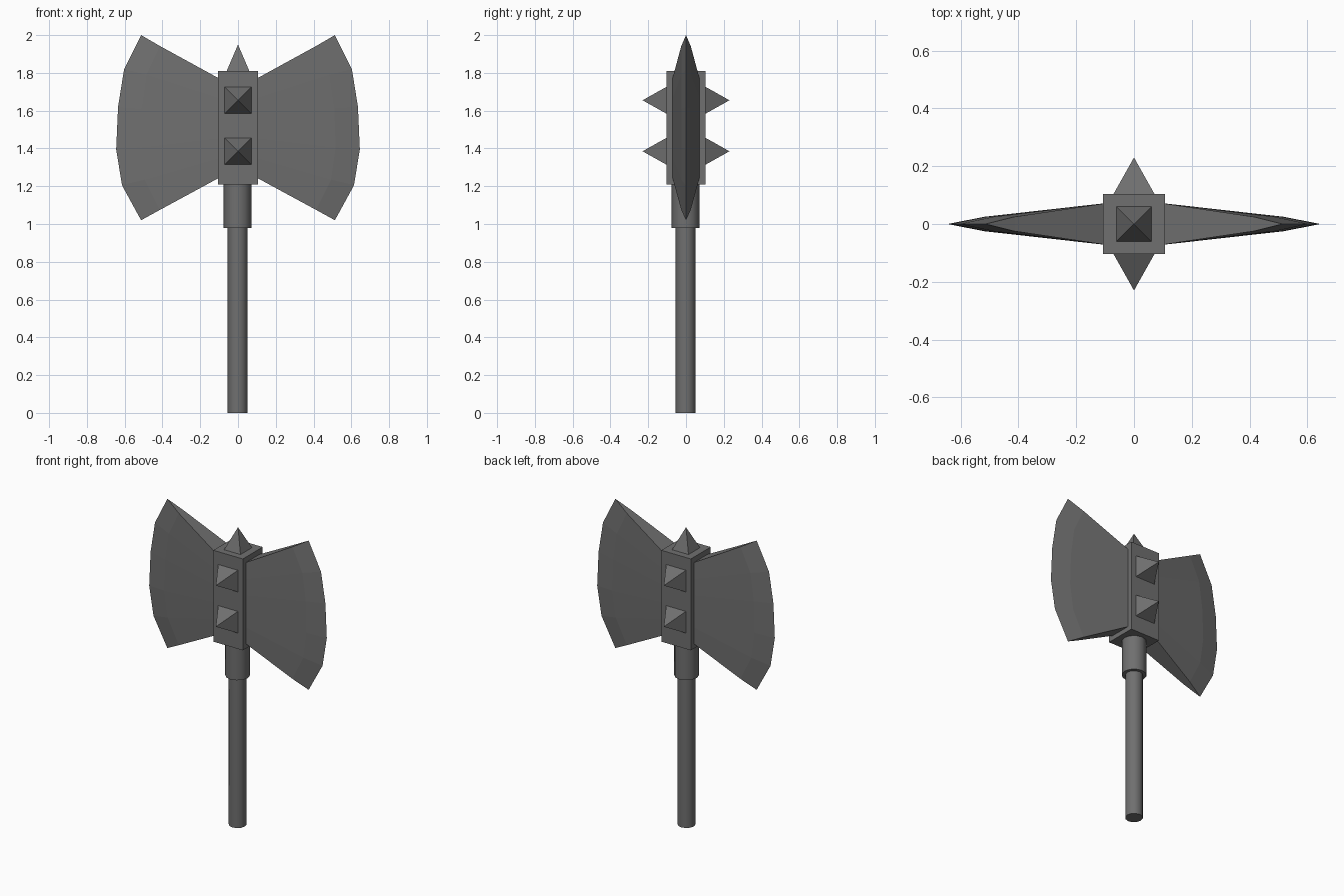
import bpy, bmesh, math
from mathutils import Vector

if "Cube" in bpy.data.objects:
    bpy.data.objects.remove(bpy.data.objects["Cube"])

grey = bpy.data.materials.new("dark grey metal")
grey.diffuse_color = (0.16, 0.16, 0.16, 1)
grey.use_nodes = True
grey.node_tree.nodes["Principled BSDF"].inputs["Base Color"].default_value = grey.diffuse_color


def make(name, bm):
    bmesh.ops.recalc_face_normals(bm, faces=bm.faces)
    me = bpy.data.meshes.new(name)
    bm.to_mesh(me)
    bm.free()
    me.materials.append(grey)
    ob = bpy.data.objects.new(name, me)
    bpy.context.collection.objects.link(ob)
    return ob


def cylinder(name, r, z0, z1, sides=12):
    bm = bmesh.new()
    bmesh.ops.create_cone(bm, cap_ends=True, segments=sides, radius1=r,
                          radius2=r, depth=z1 - z0)
    bmesh.ops.translate(bm, verts=bm.verts, vec=(-0.002, -0.002, (z0 + z1) / 2))
    ob = make(name, bm)
    bpy.context.view_layer.objects.active = ob
    ob.select_set(True)
    bpy.ops.object.shade_smooth_by_angle(angle=math.radians(35))
    ob.select_set(False)


def spike(name, base, direction, half, height):
    # square pyramid pointing along direction, base slightly sunk
    bm = bmesh.new()
    bmesh.ops.create_cone(bm, cap_ends=True, segments=4, radius1=half * math.sqrt(2),
                          radius2=0, depth=height)
    bmesh.ops.remove_doubles(bm, verts=bm.verts, dist=1e-5)
    bmesh.ops.translate(bm, verts=bm.verts, vec=(0, 0, height / 2))
    # turn the square so its sides follow the axes
    if max(abs(v.co.x) for v in bm.verts) > half * 1.2:
        c, s = math.cos(math.pi / 4), math.sin(math.pi / 4)
        for v in bm.verts:
            x, y, z = v.co
            v.co = (c * x - s * y, s * x + c * y, z)
    d = Vector(direction)
    for v in bm.verts:
        x, y, z = v.co
        v.co = Vector(base) + (Vector((x, y, z)) if d.z else Vector((x, d.y * z, y)))
    make(name, bm)


def blade(name, side):
    # cutting edge, bevel line, and root, each as (x, z)
    edge = [(0.513, 2.0), (0.603, 1.82), (0.635, 1.62),
            (0.645, 1.395), (0.614, 1.205), (0.513, 1.02)]
    bevel = [(0.413, 1.942), (0.485, 1.79), (0.51, 1.61),
             (0.517, 1.405), (0.493, 1.235), (0.413, 1.075)]
    root = [(0.09, 1.765 - i * 0.103) for i in range(6)]
    bm = bmesh.new()

    def row(points, y):
        return [bm.verts.new((side * x, y, z)) for x, z in points]

    tip = row(edge, 0)
    bev = [row(bevel, y) for y in (-0.025, 0.025)]
    rt = [row(root, y) for y in (-0.073, 0.073)]
    for b, r in zip(bev, rt):
        for i in range(5):
            bm.faces.new((tip[i], tip[i + 1], b[i + 1], b[i]))
            bm.faces.new((b[i], b[i + 1], r[i + 1], r[i]))
    for i in (0, 5):
        bm.faces.new((tip[i], bev[0][i], bev[1][i]))
        bm.faces.new((bev[0][i], rt[0][i], rt[1][i], bev[1][i]))
    bm.faces.new(rt[0] + rt[1][::-1])
    make(name, bm)


# handle and collar
cylinder("handle", 0.053, 0, 1.0)
cylinder("collar", 0.074, 0.98, 1.22)

# head block
bm = bmesh.new()
bmesh.ops.create_cube(bm, size=1)
for v in bm.verts:
    v.co = (v.co.x * 0.214, v.co.y * 0.206, 1.51 + v.co.z * 0.6)
make("head_block", bm)

# two blades
blade("right_blade", 1)
blade("left_blade", -1)

# spikes on front, back and top
for s, label in ((-1, "front"), (1, "back")):
    for z, pos in ((1.655, "upper"), (1.385, "lower")):
        spike(f"{label}_{pos}_spike", (0, s * 0.1, z), (0, s, 0), 0.073, 0.13)
spike("top_spike", (0, 0, 1.805), (0, 0, 1), 0.062, 0.145)
